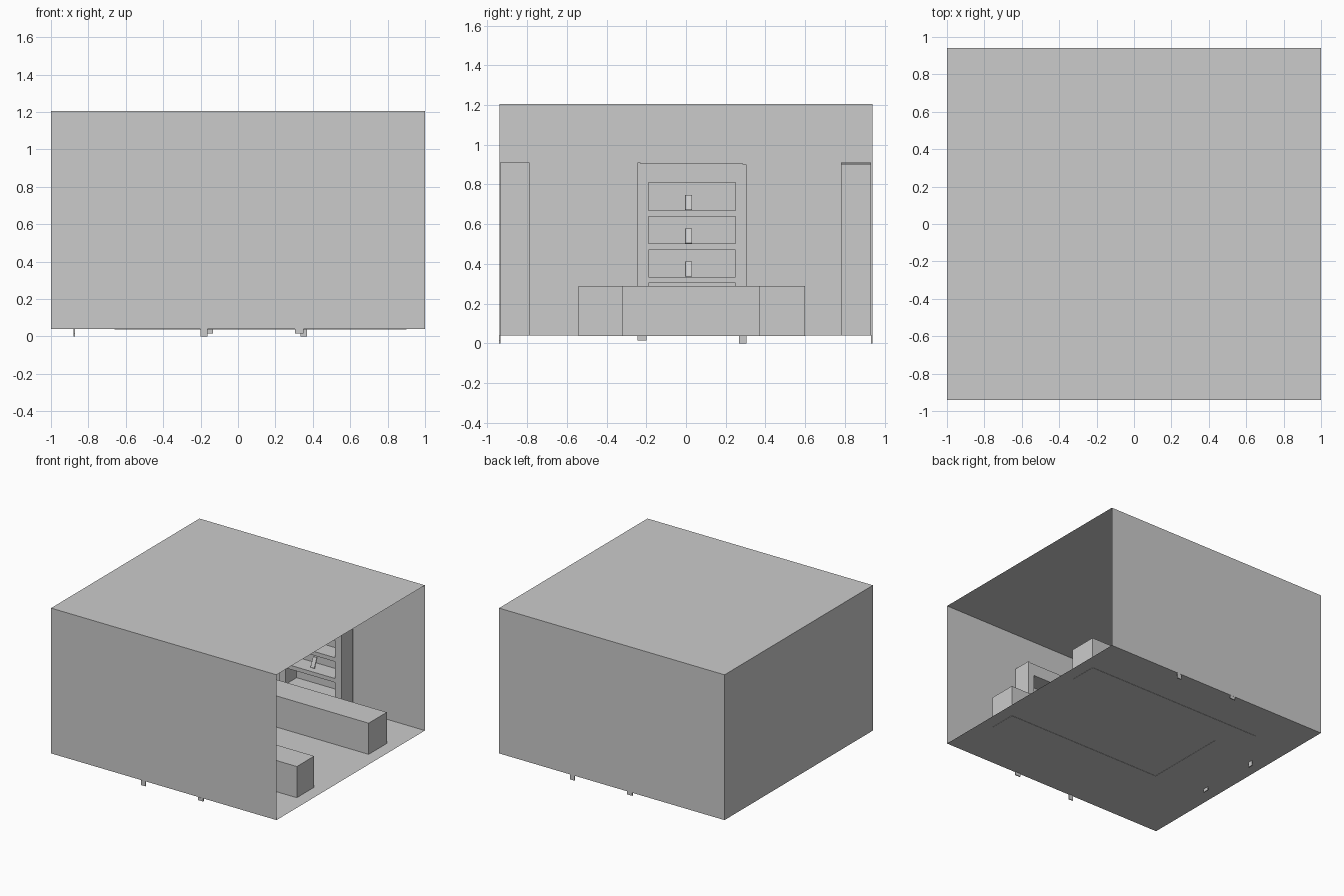
import bpy, bmesh, math
from mathutils import Matrix

if "Cube" in bpy.data.objects:
    bpy.data.objects.remove(bpy.data.objects["Cube"])


def finish(name, bm, xf):
    bmesh.ops.transform(bm, matrix=xf, verts=bm.verts)
    me = bpy.data.meshes.new(name)
    bm.to_mesh(me)
    bm.free()
    ob = bpy.data.objects.new(name, me)
    bpy.context.collection.objects.link(ob)
    return ob


def box(name, x, y, z, xf=Matrix(), open_side=False):
    bm = bmesh.new()
    bmesh.ops.create_cube(bm, size=1)
    if open_side:
        faces = [f for f in bm.faces if f.calc_center_median().x > 0.4]
        bmesh.ops.delete(bm, geom=faces, context='FACES')
    for v in bm.verts:
        v.co = [(a + b) / 2 + c * (b - a) for c, (a, b) in zip(v.co, (x, y, z))]
    return finish(name, bm, xf)


def prism(name, pts, z0, z1):
    bm = bmesh.new()
    f = bm.faces.new([bm.verts.new((x, y, z0)) for x, y in pts])
    ext = bmesh.ops.extrude_face_region(bm, geom=[f])
    top = [g for g in ext['geom'] if isinstance(g, bmesh.types.BMVert)]
    bmesh.ops.translate(bm, verts=top, vec=(0, 0, z1 - z0))
    bmesh.ops.recalc_face_normals(bm, faces=bm.faces)
    return finish(name, bm, Matrix())


def cabinet(tag, x, y, deg, foot_x):
    xf = Matrix.Translation((x, y, 0)) @ Matrix.Rotation(math.radians(deg), 4, 'Z')
    depth = (-0.15, 0)

    def part(name, *size):
        box(f"{tag}_{name}", *size, xf)

    # carcass with open front
    part("side_left", depth, (-0.23, -0.19), (0.04, 0.905))
    part("side_right", depth, (0.25, 0.287), (0.04, 0.905))
    part("header", depth, (-0.19, 0.25), (0.81, 0.905))
    part("base", depth, (-0.19, 0.25), (0.04, 0.17))
    part("back", (-0.15, -0.142), (-0.19, 0.25), (0.17, 0.81))
    # outer end panels and thin feet
    part("end_panel_left", depth, (-0.245, -0.23), (0.04, 0.91))
    part("end_panel_right", depth, (0.287, 0.305), (0.04, 0.9))
    foot = (foot_x - 0.004, foot_x + 0.004)
    part("foot_left", foot, (-0.245, -0.2), (0.015, 0.04))
    part("foot_right", foot, (0.268, 0.305), (0.0, 0.04))
    # shelves, each with a small slab leaning back
    for i, top in enumerate((0.335, 0.502, 0.67)):
        part(f"shelf_{i}", (-0.142, 0), (-0.19, 0.25), (top - 0.032, top))
        tilt = xf @ Matrix.Translation((-0.05, 0.013, top + 0.003)) @ Matrix.Rotation(math.radians(-25), 4, 'Y')
        slab = box(f"{tag}_display_slab_{i}", (-0.008, 0), (-0.018, 0.018), (0, 0.083), tilt)
        bev = slab.modifiers.new("round", 'BEVEL')
        bev.width, bev.segments = 0.003, 3


# room shell, open on the right side
box("room_shell", (-1, 1), (-0.94, 0.94), (0.04, 1.205), open_side=True)

# U-shaped counter
prism("counter", [(0.9, -0.54), (0.9, -0.32), (-0.475, -0.32), (-0.475, 0.37),
                  (0.9, 0.37), (0.9, 0.6), (-0.66, 0.6), (-0.66, -0.54)], 0.038, 0.29)

# one cabinet against each closed wall
cabinet("rear_cabinet", -0.8, 0, 0, -0.075)
cabinet("front_cabinet", 0.105, -0.787, 90, -0.15)
cabinet("far_cabinet", 0.065, 0.78, -90, -0.155)
